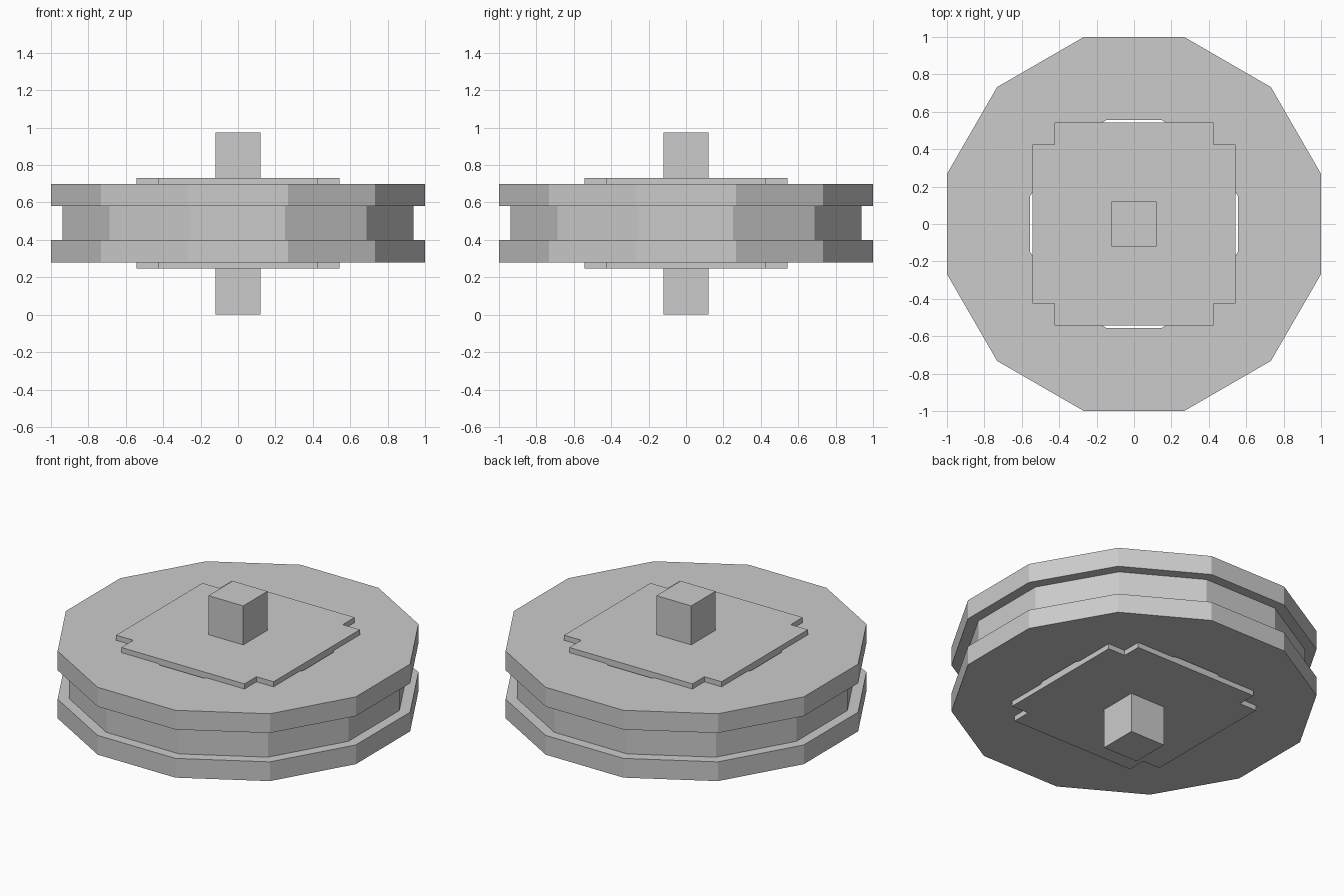
import bpy
import math

if "Cube" in bpy.data.objects:
    bpy.data.objects.remove(bpy.data.objects["Cube"])

SIDES = 12


def make_object(name, verts, faces):
    mesh = bpy.data.meshes.new(name)
    mesh.from_pydata(verts, [], faces)
    mesh.update()
    obj = bpy.data.objects.new(name, mesh)
    bpy.context.collection.objects.link(obj)
    return obj


def lathe(name, profile):
    """Spin a closed (apothem, z) profile into a twelve-sided ring."""
    n = len(profile)
    scale = 1 / math.cos(math.pi / SIDES)
    verts = []
    for i in range(SIDES):
        a = 2 * math.pi * (i + 0.5) / SIDES
        verts += [(r * scale * math.cos(a), r * scale * math.sin(a), z) for r, z in profile]
    faces = []
    for i in range(SIDES):
        j = (i + 1) % SIDES
        for k in range(n):
            m = (k + 1) % n
            faces.append((i * n + k, j * n + k, j * n + m, i * n + m))
    return make_object(name, verts, faces)


def prism(name, outline, z0, z1):
    """Extrude a counter-clockwise outline between two heights."""
    n = len(outline)
    verts = [(x, y, z) for z in (z0, z1) for x, y in outline]
    faces = [tuple(reversed(range(n))), tuple(range(n, 2 * n))]
    faces += [(i, (i + 1) % n, n + (i + 1) % n, n + i) for i in range(n)]
    return make_object(name, verts, faces)


# Grooved rim: two flanges with a recessed band, open in the middle
lathe("wheel_rim", [
    (0.555, 0.28), (1.0, 0.28), (1.0, 0.40), (0.938, 0.40),
    (0.938, 0.58), (1.0, 0.58), (1.0, 0.70), (0.555, 0.70),
])

# Hub: square block with notched corners, standing slightly proud of the rim
outline = []
for q in range(4):
    c, s = round(math.cos(q * math.pi / 2)), round(math.sin(q * math.pi / 2))
    for x, y in ((0.543, 0.425), (0.425, 0.425), (0.425, 0.543)):
        outline.append((c * x - s * y, s * x + c * y))
prism("hub", outline, 0.248, 0.732)

# Square axle stubs on both faces of the hub
h = 0.12
square = [(-h, -h), (h, -h), (h, h), (-h, h)]
prism("axle_bottom", square, 0.0, 0.248)
prism("axle_top", square, 0.732, 0.975)
